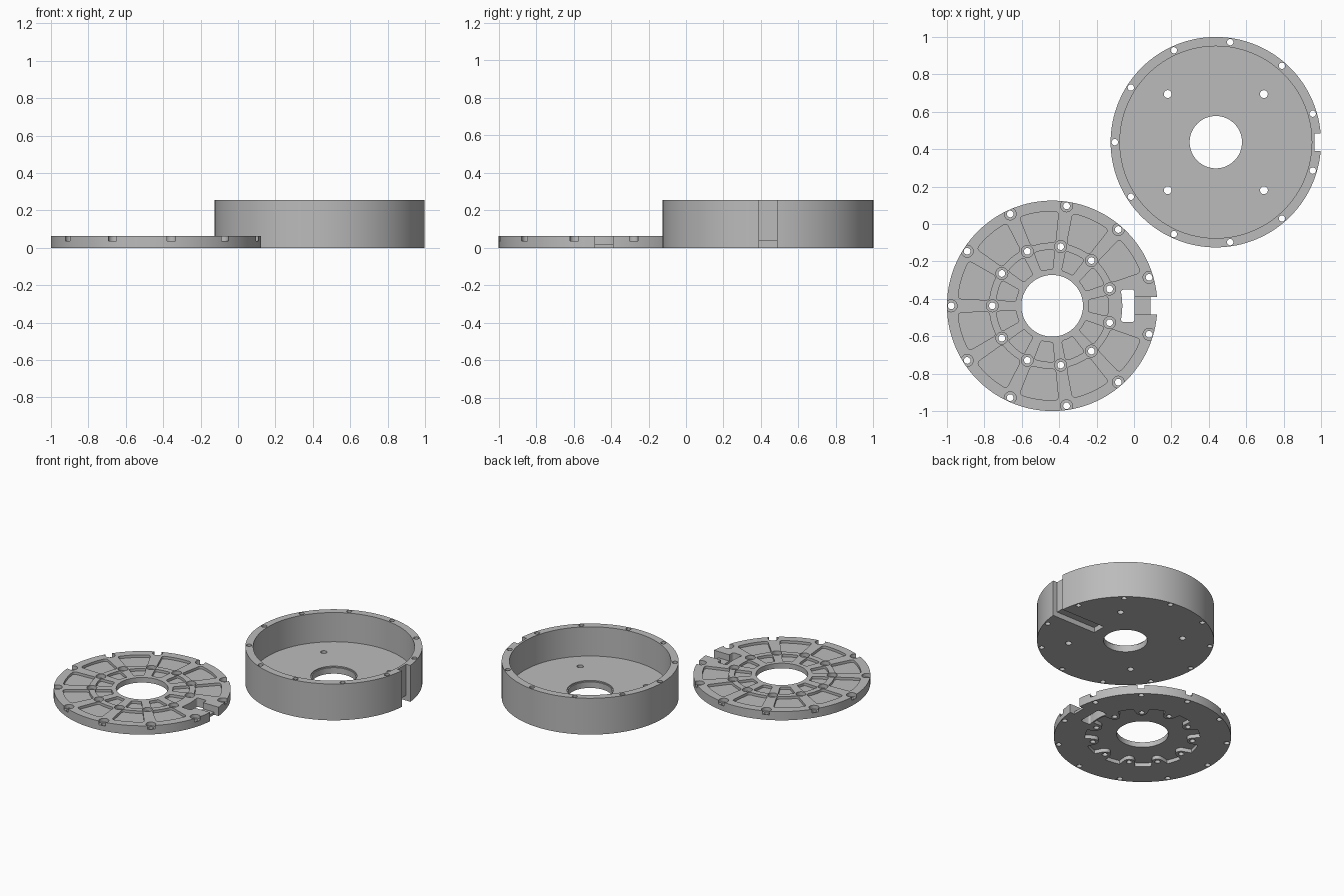
import bpy, bmesh, math
from mathutils import Vector

cube = bpy.data.objects.get("Cube")
if cube:
    bpy.data.objects.remove(cube)

gray = bpy.data.materials.new("light_gray")
gray.use_nodes = True
gray.diffuse_color = (0.5, 0.5, 0.5, 1)
gray.node_tree.nodes["Principled BSDF"].inputs["Base Color"].default_value = (0.5, 0.5, 0.5, 1)

SCREWS = 11
STEP = math.tau / SCREWS
R = 0.5625          # outer radius of both parts
BOLT_R = 0.54       # outer screw circle
BOSS_R = 0.32       # inner screw circle
ANGLES = [math.pi + i * STEP for i in range(SCREWS)]


def polar(r, a):
    return (r * math.cos(a), r * math.sin(a))


def prism(bm, outline, z0, z1, corner=0):
    """Extrude an outline upward, optionally rounding its vertical edges."""
    low = [bm.verts.new((x, y, z0)) for x, y in outline]
    high = [bm.verts.new((x, y, z1)) for x, y in outline]
    n = len(outline)
    bm.faces.new(low[::-1])
    bm.faces.new(high)
    for i in range(n):
        j = (i + 1) % n
        bm.faces.new((low[i], low[j], high[j], high[i]))
    if corner:
        sharp = []
        for i in range(n):
            a = Vector(outline[i]) - Vector(outline[i - 1])
            b = Vector(outline[(i + 1) % n]) - Vector(outline[i])
            if a.angle(b) > 0.7:
                sharp += [e for e in low[i].link_edges if e.other_vert(low[i]) == high[i]]
        bmesh.ops.bevel(bm, geom=sharp, offset=corner, segments=4, profile=0.5, affect='EDGES')


def disc(bm, r, z0, z1, at=(0, 0), n=24):
    ring = [polar(r, math.tau * i / n) for i in range(n)]
    prism(bm, [(at[0] + x, at[1] + y) for x, y in ring], z0, z1)


def box(bm, x0, x1, half, z0, z1):
    prism(bm, [(x0, -half), (x1, -half), (x1, half), (x0, half)], z0, z1)


def sector(bm, mid, r0, r1, rib0, rib1, z0, z1, corner):
    """Pocket between two ribs, with arcs at its inner and outer radius."""
    def arc(r, rib):
        half = STEP / 2 - math.asin(rib / r)
        return [polar(r, mid - half + 2 * half * i / 8) for i in range(9)]
    prism(bm, arc(r1, rib1) + arc(r0, rib0)[::-1], z0, z1, corner)


def make(name, fill, center):
    bm = bmesh.new()
    fill(bm)
    bmesh.ops.recalc_face_normals(bm, faces=bm.faces)
    mesh = bpy.data.meshes.new(name)
    bm.to_mesh(mesh)
    bm.free()
    obj = bpy.data.objects.new(name, mesh)
    obj.location = (center[0], center[1], 0)
    bpy.context.collection.objects.link(obj)
    return obj


def carve(obj, *fills):
    """Cut each group of shapes out of the object and apply the result."""
    for fill in fills:
        cutter = make("cutter", fill, obj.location)
        cutter.hide_render = True
        mod = obj.modifiers.new("cut", 'BOOLEAN')
        mod.operation = 'DIFFERENCE'
        mod.solver = 'EXACT'
        mod.object = cutter
        bpy.context.view_layer.objects.active = obj
        bpy.ops.object.modifier_apply(modifier=mod.name)
        bpy.data.objects.remove(cutter)


def finish(obj):
    obj.data.materials.clear()
    obj.data.materials.append(gray)
    bpy.ops.object.select_all(action='DESELECT')
    obj.select_set(True)
    bpy.context.view_layer.objects.active = obj
    bpy.ops.object.shade_smooth_by_angle(angle=math.radians(30))


# Housing: cup with a floor opening, screw holes and a cable channel
HOUSE_H, FLOOR = 0.255, 0.05
housing = make("housing", lambda bm: disc(bm, R, 0, HOUSE_H, n=128), (0.4375, 0.4375))


def housing_holes(bm):
    disc(bm, 0.14, -0.1, FLOOR + 0.1, n=64)
    for a in ANGLES:
        disc(bm, 0.017, -0.1, 0.4, polar(BOLT_R, a))
    for sx in (-1, 1):
        for sy in (-1, 1):
            disc(bm, 0.021, -0.1, 0.1, (sx * 0.257, sy * 0.257))


carve(housing,
      lambda bm: disc(bm, 0.513, FLOOR, 0.4, n=128),
      lambda bm: disc(bm, 0.147, FLOOR - 0.008, 0.2, n=64),
      housing_holes,
      lambda bm: box(bm, 0.528, 0.7, 0.047, -0.1, 0.4),
      lambda bm: box(bm, 0.22, 0.6, 0.047, -0.1, 0.036))
finish(housing)

# Lid: ribbed disc with counterbored screws, underside recess and cable slot
LID_H, POCKET, SEAT = 0.062, 0.044, 0.036
lid = make("lid", lambda bm: disc(bm, R, 0, LID_H, n=128), (-0.4375, -0.4375))


def pockets(bm):
    for i, a in enumerate(ANGLES):
        mid = a + STEP / 2
        sector(bm, mid, 0.195, 0.3, 0.024, 0.03, POCKET, 0.1, 0.012)
        if math.cos(mid) < 0.99:
            sector(bm, mid, 0.338, 0.505, 0.03, 0.038, POCKET, 0.1, 0.018)


def recess(bm):
    # Scalloped ring that leaves a solid boss under every inner screw
    outline = []
    for a in ANGLES:
        for k in range(16):
            off = (k / 16 - 0.5) * STEP
            side = abs(BOSS_R * math.sin(off))
            reach = 0.365
            if side < 0.036:
                reach = BOSS_R * math.cos(off) - math.sqrt(0.036 ** 2 - side ** 2)
            outline.append(polar(reach, a + off))
    prism(bm, outline, -0.1, 0.026)


def screw_holes(bm):
    for a in ANGLES:
        for r in (BOLT_R, BOSS_R):
            disc(bm, 0.018, -0.1, 0.2, polar(r, a))


def screw_seats(bm):
    for a in ANGLES:
        disc(bm, 0.032, SEAT, 0.2, polar(BOLT_R, a))
        disc(bm, 0.032, SEAT, 0.2, polar(BOSS_R, a))


def cable_slot(bm):
    arc = [polar(0.375, (i / 8 - 0.5) * 0.46) for i in range(9)]
    prism(bm, [(0.44, 0.088), (0.44, -0.088)][::-1] + arc[::-1], -0.1, 0.2, 0.015)
    box(bm, 0.525, 0.7, 0.047, -0.1, 0.2)


carve(lid, recess, pockets,
      lambda bm: disc(bm, 0.165, -0.1, 0.2, n=64),
      screw_seats, screw_holes, cable_slot,
      lambda bm: box(bm, 0.42, 0.6, 0.047, 0.018, 0.2))
finish(lid)
